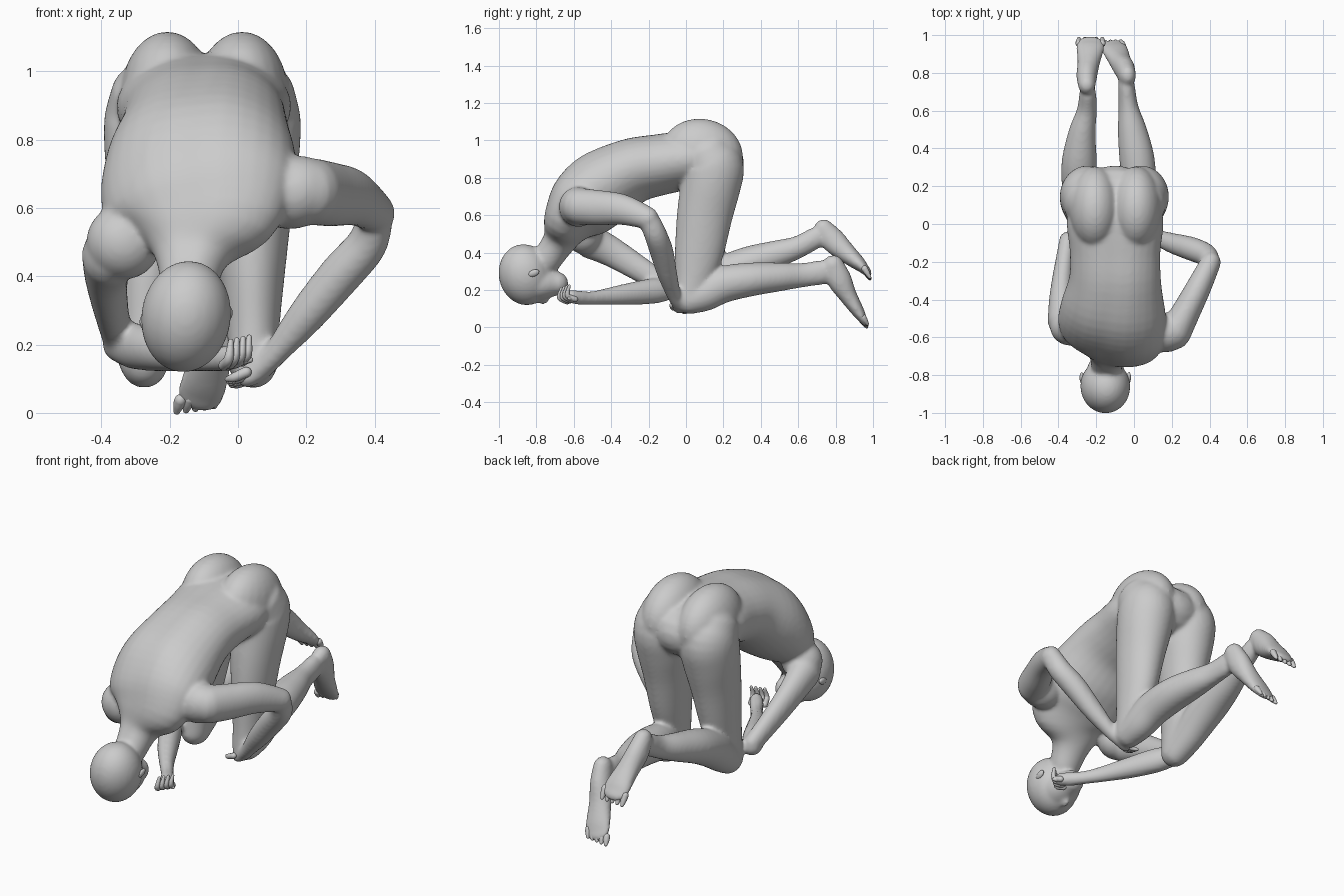
import bpy, bmesh, math
from mathutils import Vector, Matrix

N = 32  # points around each limb section


def spline(rows, steps=4):
    """Catmull-Rom interpolation of section rows."""
    out = []
    for i in range(len(rows) - 1):
        p = [rows[max(0, i - 1)], rows[i], rows[i + 1], rows[min(len(rows) - 1, i + 2)]]
        for s in range(steps):
            t = s / steps
            out.append([0.5 * (2 * b + (c - a) * t + (2 * a - 5 * b + 4 * c - d) * t * t
                               + (3 * b - a - 3 * c + d) * t ** 3) for a, b, c, d in zip(*p)])
    return out + [list(rows[-1])]


def loft(bm, rows, n=N, groove=0):
    """Skin through sections (x, y, z, half width, half depth, tilt in degrees) with round ends."""
    rows = spline([tuple(r) + (0,) * (6 - len(r)) for r in rows])
    pts = [Vector(r[:3]) for r in rows]
    secs = []
    for i, r in enumerate(rows):
        t = (pts[min(i + 1, len(pts) - 1)] - pts[max(i - 1, 0)]).normalized()
        secs.append((pts[i], t, r[3], r[4], r[5]))

    def cap(sec, sign):
        p, t, a, b, tilt = sec
        res = []
        for deg in (25, 50, 70, 85):
            s, c = math.sin(math.radians(deg)), math.cos(math.radians(deg))
            res.append((p + t * sign * s * (a + b) / 2, t, a * c, b * c, tilt))
        return res
    secs = cap(secs[0], -1)[::-1] + secs + cap(secs[-1], 1)
    rings = []
    for p, t, a, b, tilt in secs:
        side = Vector((math.cos(math.radians(tilt)), 0, math.sin(math.radians(tilt))))
        side = (side - t * side.dot(t)).normalized()
        up = t.cross(side)
        ring = []
        for k in range(n):
            w = k * math.tau / n
            f = 1 - groove * math.exp(-((w - math.pi / 2) / .28) ** 2)
            ring.append(bm.verts.new(p + side * a * math.cos(w) * f + up * b * math.sin(w) * f))
        rings.append(ring)
    for u, v in zip(rings, rings[1:]):
        for k in range(n):
            bm.faces.new((u[k], u[(k + 1) % n], v[(k + 1) % n], v[k]))
    bm.faces.new(rings[0][::-1])
    bm.faces.new(rings[-1])


def ball(bm, c, r, pitch=0, roll=0):
    m = (Matrix.Translation(c) @ Matrix.Rotation(math.radians(roll), 4, 'Y')
         @ Matrix.Rotation(math.radians(pitch), 4, 'X') @ Matrix.Diagonal((*r, 1)))
    bmesh.ops.create_uvsphere(bm, u_segments=24, v_segments=16, radius=1, matrix=m)


def finish(bm, name, voxel=0, smooth=0):
    bmesh.ops.recalc_face_normals(bm, faces=bm.faces)
    for f in bm.faces:
        f.smooth = True
    me = bpy.data.meshes.new(name)
    bm.to_mesh(me)
    bm.free()
    ob = bpy.data.objects.new(name, me)
    bpy.context.collection.objects.link(ob)
    if voxel:
        rm = ob.modifiers.new("blend", 'REMESH')
        rm.mode, rm.voxel_size, rm.use_smooth_shade = 'VOXEL', voxel, True
        sm = ob.modifiers.new("soften", 'SMOOTH')
        sm.factor, sm.iterations = 0.5, smooth
    return ob


body = bmesh.new()

# Torso and neck, rolling over towards the lower shoulder
loft(body, [(-.10, .14, .89, .19, .15, 0), (-.10, .03, .90, .255, .16, 0),
            (-.10, -.15, .872, .24, .168, 2), (-.10, -.30, .835, .245, .18, 6),
            (-.11, -.45, .745, .28, .205, 13), (-.115, -.56, .645, .292, .182, 22),
            (-.115, -.63, .555, .245, .132, 24), (-.135, -.68, .46, .115, .09, 15),
            (-.145, -.75, .36, .082, .082, 5)], groove=.06)

# Head: skull, face, jaw, nose
ball(body, (-.152, -.86, .282), (.132, .142, .165), 12, 8)
loft(body, [(-.16, -.86, .235, .105, .11), (-.15, -.77, .235, .10, .092),
            (-.145, -.695, .235, .068, .065)])
ball(body, (-.16, -.765, .145), (.018, .035, .022))

# Thighs, each with a buttock on top: (buttock x, hip x, knee x)
for bx, hx, kx in ((.012, .035, .045), (-.207, -.24, -.275)):
    ball(body, (bx, .085, .925), (.137, .222, .19), -12)
    row = [(.90, .125, .14, .15), (.85, .145, .148, .165), (.75, .13, .142, .16),
           (.60, .10, .12, .149), (.40, .07, .095, .131), (.25, .04, .078, .103),
           (.15, .012, .07, .082)]
    loft(body, [(hx + (kx - hx) * (.95 - z) / .8, y, z, a, b) for z, y, a, b in row])

# Lower legs
loft(body, [(.045, .02, .15, .072, .08), (.04, .10, .18, .083, .093), (.03, .20, .23, .09, .098),
            (.015, .35, .257, .093, .09), (-.01, .50, .27, .077, .077),
            (-.03, .62, .279, .053, .065), (-.04, .73, .295, .045, .066)])
loft(body, [(-.275, .02, .15, .072, .08), (-.285, .10, .21, .083, .093), (-.29, .20, .28, .092, .098),
            (-.29, .33, .342, .093, .09), (-.275, .48, .39, .073, .075),
            (-.25, .60, .43, .053, .06), (-.245, .69, .478, .045, .058)])

# Feet, heel to ball
loft(body, [(-.035, .785, .335, .046, .058), (-.05, .82, .255, .055, .066),
            (-.075, .865, .172, .06, .049), (-.10, .92, .085, .07, .034),
            (-.115, .945, .045, .068, .022)])
loft(body, [(-.25, .735, .53, .046, .052), (-.25, .785, .467, .055, .066),
            (-.24, .855, .40, .06, .054), (-.232, .925, .34, .074, .038),
            (-.23, .955, .31, .074, .026)])

# Raised shoulder and arm
ball(body, (.165, -.575, .645), (.125, .105, .105), 0, -20)
loft(body, [(.215, -.575, .648, .088, .098), (.27, -.475, .64, .077, .095),
            (.34, -.34, .63, .067, .083), (.405, -.205, .585, .055, .061)])
loft(body, [(.40, -.19, .56, .053, .058), (.375, -.16, .49, .06, .061), (.30, -.13, .405, .063, .063),
            (.20, -.10, .285, .055, .053), (.11, -.065, .175, .037, .039),
            (.07, -.045, .135, .036, .036), (.03, -.03, .11, .032, .044)])

# Lower shoulder and arm tucked under the chest
ball(body, (-.335, -.545, .50), (.11, .10, .11), 0, -20)
loft(body, [(-.375, -.51, .46, .083, .093), (-.385, -.40, .405, .065, .081),
            (-.375, -.26, .32, .053, .069), (-.352, -.09, .215, .044, .053)])
loft(body, [(-.345, -.09, .20, .053, .053), (-.30, -.17, .195, .058, .068), (-.225, -.30, .18, .053, .059),
            (-.14, -.43, .165, .038, .044), (-.08, -.51, .157, .033, .036),
            (-.035, -.575, .16, .036, .038), (-.005, -.615, .165, .034, .036)])
finish(body, "body", .0095, 14)

# Ears
ears = bmesh.new()
for x, z, roll in ((-.028, .29, 10), (-.276, .265, -6)):
    ball(ears, (x, -.815, z), (.012, .032, .018), 20, roll)
finish(ears, "ears")

# Toes: from the ball of each foot to the tips
for name, base, tip, across in (("right_toes", (-.115, .945, .045), (-.125, .967, .012), (.027, .001, .004)),
                                ("left_toes", (-.23, .955, .31), (-.23, .982, .265), (.031, 0, .002))):
    bm = bmesh.new()
    for i in range(-2, 3):
        a, b = Vector(base) + Vector(across) * i, Vector(tip) + Vector(across) * i
        loft(bm, [(*a, .018, .018), (*((a + b) / 2), .016, .015), (*b, .010, .009)], 10)
    finish(bm, name)

# Fingers: curled paths spread across each palm
hands = (("left_fingers", ((-.015, -.615, .145), (.0, -.655, .165), (.006, -.645, .215)),
          (.018, .014, .004)),
         ("right_fingers", ((.03, -.045, .11), (-.005, -.04, .095), (-.025, -.025, .09)),
          (.004, .019, -.006)))
for name, path, across in hands:
    bm = bmesh.new()
    for i in range(4):
        off = Vector(across) * (i - 1.5)
        loft(bm, [(*(Vector(p) + off), r, r) for p, r in zip(path, (.016, .014, .008))], 10)
    thumb = [Vector(path[0]) + Vector((.02, .01, .01)), Vector(path[1]) + Vector((.035, .03, -.01))]
    loft(bm, [(*thumb[0], .016, .016), (*((thumb[0] + thumb[1]) / 2), .014, .014),
              (*thumb[1], .009, .009)], 10)
    finish(bm, name)
